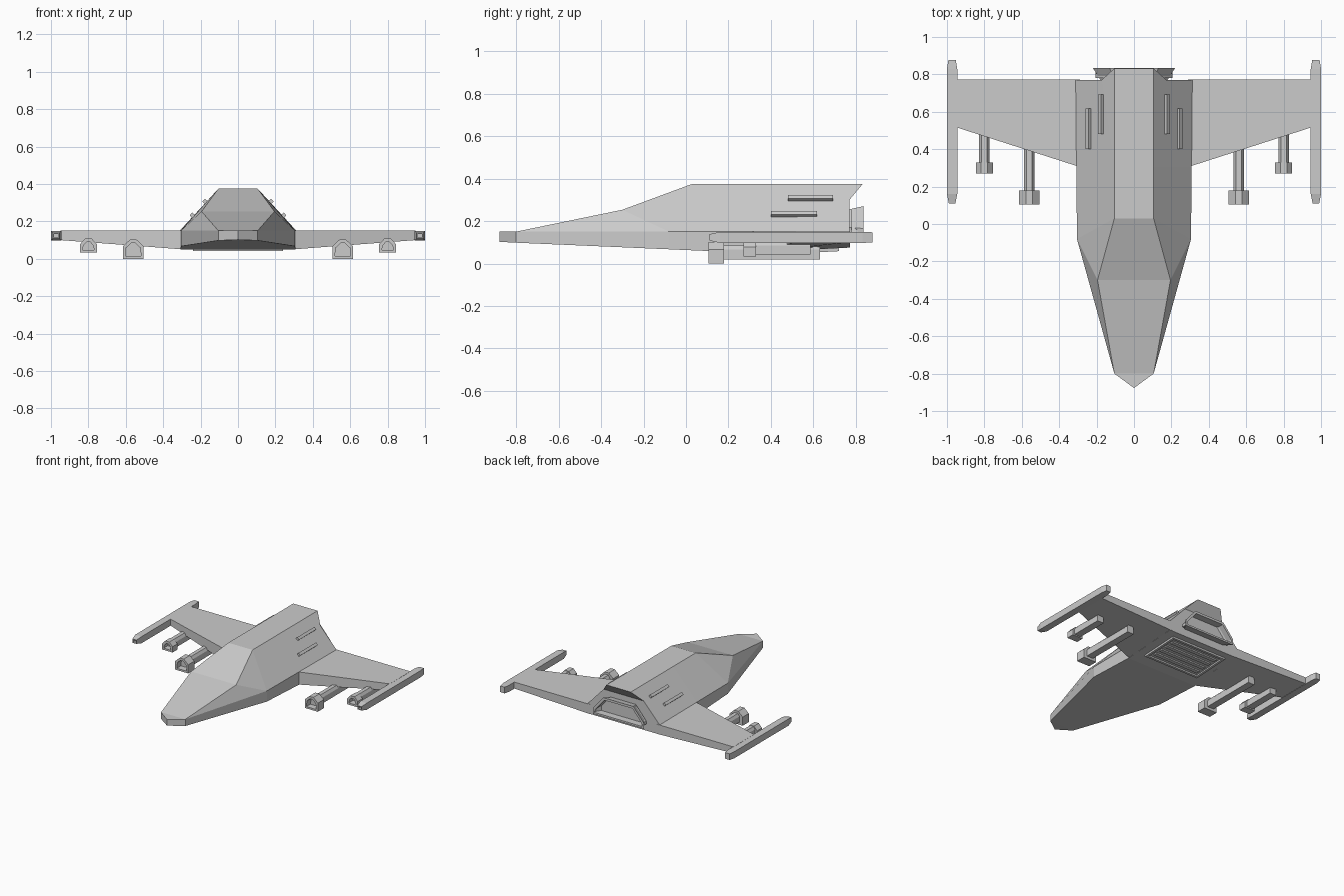
import bpy, bmesh

if "Cube" in bpy.data.objects:
    bpy.data.objects.remove(bpy.data.objects["Cube"])


def loft(name, rings, recess=None, mirror=False):
    """Skin a list of point rings, merging repeated points; recess=(cap, border, shift)."""
    bm = bmesh.new()
    known = {}

    def vert(p):
        key = tuple(round(c, 4) + 0.0 for c in p)
        if key not in known:
            known[key] = bm.verts.new(key)
        return known[key]

    def face(vs):
        vs = list(dict.fromkeys(vs))
        return bm.faces.new(vs) if len(vs) > 2 else None

    vr = [[vert(p) for p in r] for r in rings]
    for a, b in zip(vr, vr[1:]):
        for i in range(len(a)):
            j = (i + 1) % len(a)
            face([a[i], a[j], b[j], b[i]])
    caps = [face(vr[0]), face(vr[-1])]
    bmesh.ops.recalc_face_normals(bm, faces=bm.faces)
    if recess:
        cap, border, shift = recess
        bmesh.ops.inset_individual(bm, faces=[caps[cap]], thickness=border)
        out = bmesh.ops.extrude_discrete_faces(bm, faces=[caps[cap]])
        bmesh.ops.translate(bm, verts=out["faces"][0].verts, vec=shift)
    bmesh.ops.recalc_face_normals(bm, faces=bm.faces)
    me = bpy.data.meshes.new(name)
    bm.to_mesh(me)
    bm.free()
    ob = bpy.data.objects.new(name, me)
    bpy.context.collection.objects.link(ob)
    if mirror:
        mod = ob.modifiers.new("mirror", 'MIRROR')
        mod.use_mirror_merge = False
    return ob


def at_y(profile, y):
    return [(x, y, z) for x, z in profile]


def rect(x0, x1, z0, z1):
    return [(x0, z0), (x1, z0), (x1, z1), (x0, z1)]


def house(cx, w, z0, zs, z1, roof):
    """Box outline with chamfered roof."""
    return [(cx - w, z0), (cx + w, z0), (cx + w, zs), (cx + roof, z1),
            (cx - roof, z1), (cx - w, zs)]


# Fuselage: half rings (top, break, shoulder, keel) mirrored into full rings
shoulder, keel = (.305, -.08, .15), (.305, -.08, .067)
brk, rear_o, rear_k = (.173, .77, .30), (.312, .77, .15), (.312, .77, .075)
halves = [
    [(0, -.877, .15)] * 3 + [(0, -.877, .102)],
    [(.105, -.8, .15)] * 3 + [(.105, -.8, .098)],
    [(.195, -.3, .253)] * 2 + [shoulder, keel],
    [(.105, .03, .375)] * 2 + [shoulder, keel],
    [(.105, .305, .375)] * 2 + [(.308, .305, .15), (.308, .305, .05)],
    [(.105, .832, .375), brk, rear_o, rear_k],
    [brk, brk, rear_o, rear_k],
]
loft("fuselage", [h + [(-x, y, z) for x, y, z in reversed(h)] for h in halves])

# Wings
loft("wing", [
    [(.29, .305, .05), (.29, .772, .075), (.29, .772, .15), (.29, .305, .15)],
    [(.95, .517, .10), (.95, .772, .10), (.95, .772, .15), (.95, .517, .15)],
], mirror=True)

# Wing tip pods with hollow front
tip, body = rect(.955, .99, .108, .138), rect(.945, 1.0, .097, .149)
loft("wingtip_pod", [at_y(tip, .11), at_y(body, .16), at_y(body, .83),
                     at_y(rect(.953, .992, .099, .147), .877)],
     recess=(0, .007, (0, .04, 0)), mirror=True)

# Underwing guns: barrel plus hollow muzzle
for label, cx, w, z0, zs, z1, y0, y1, y2, b0, b1 in (
        ("inner", .56, .056, 0, .067, .102, .105, .18, .63, .02, .085),
        ("outer", .80, .045, .033, .078, .108, .27, .33, .585, .042, .105)):
    loft(label + "_gun_muzzle",
         [at_y(house(cx, w, z0, zs, z1, .018), y) for y in (y0, y1)],
         recess=(0, .02, (0, .05, 0)), mirror=True)
    loft(label + "_gun_barrel",
         [at_y(house(cx, .028, b0, b1 - .02, b1, .015), y) for y in (y1 - .01, y2)],
         mirror=True)

# Flared engine nozzle
nozzle = [(-.22, .12), (.22, .12), (.22, .165), (.13, .27), (-.13, .27), (-.22, .165)]
throat = [(x * .8, .19 + (z - .19) * .8) for x, z in nozzle]
loft("engine_nozzle", [at_y(throat, .765), at_y(nozzle, .835)],
     recess=(1, .02, (0, -.055, 0)))

# Side vents lying along the sloped flanks
n, t = (.739, .673), (.673, -.739)
for label, z, y0, y1 in (("upper", .302, .48, .693), ("lower", .228, .40, .617)):
    x = .105 + (.375 - z) * .911
    prof = [(x + n[0] * a + t[0] * b, z + n[1] * a + t[1] * b)
            for a, b in ((-.01, -.011), (.017, -.011), (.017, .011), (-.01, .011))]
    loft(label + "_side_vent", [at_y(prof, y0), at_y(prof, y1)], mirror=True)


# Belly grille: recessed frame with cross slats
def belly(y, drop):
    return .05 + .0532 * (y - .305) - drop


def plate(w, y0, y1, drop):
    return [(-w, y0, belly(y0, drop)), (w, y0, belly(y0, drop)),
            (w, y1, belly(y1, drop)), (-w, y1, belly(y1, drop))]


loft("belly_grille_frame", [plate(.24, .41, .72, -.005), plate(.24, .41, .72, .014)],
     recess=(1, .025, (0, 0, .012)))
for i in range(4):
    y = .458 + i * .062
    loft("belly_slat", [plate(.2, y, y + .028, -.003), plate(.2, y, y + .028, .012)])
